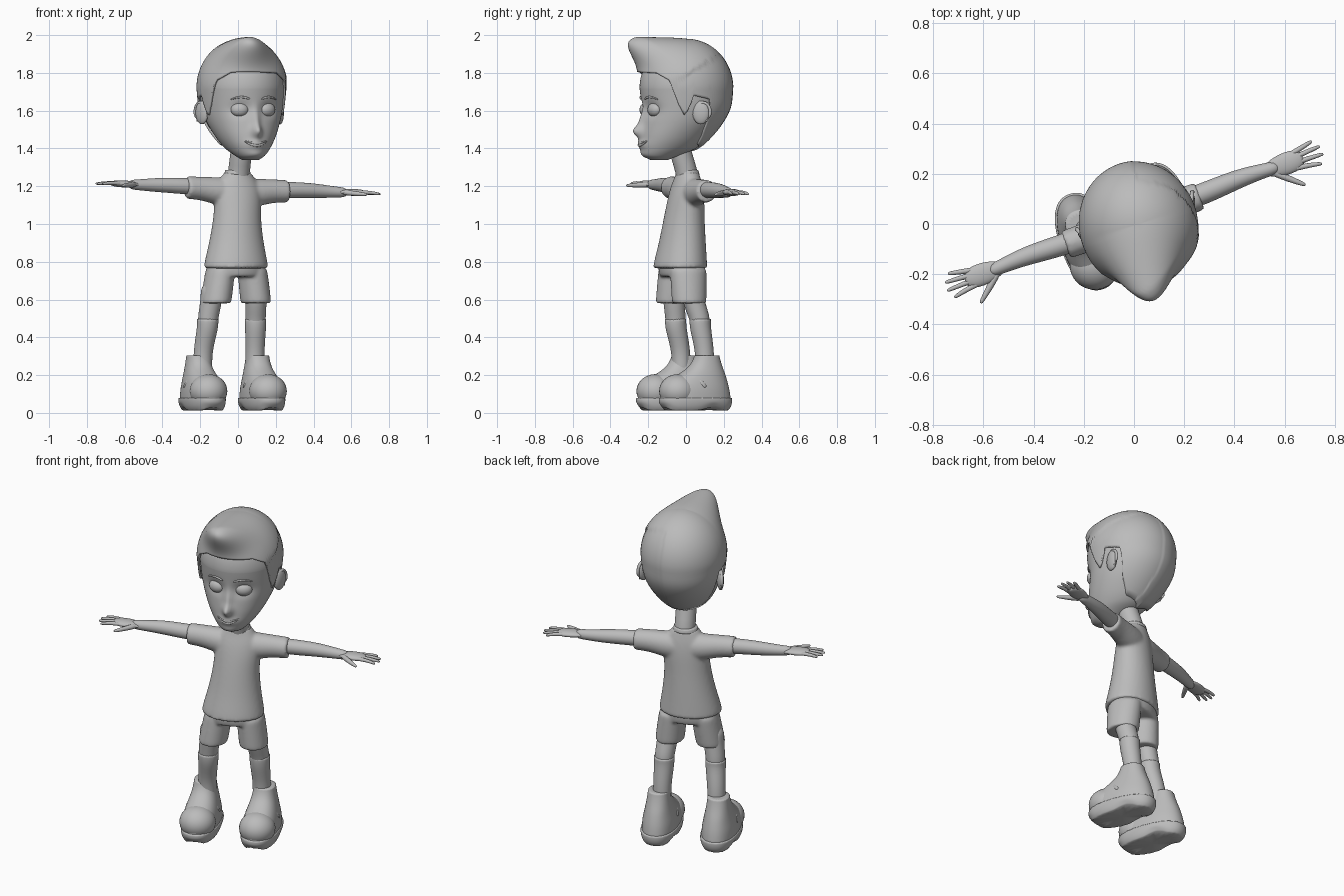
import bpy, bmesh
from math import sin, cos, pi, radians, exp, sqrt, copysign
from mathutils import Vector, Matrix

if "Cube" in bpy.data.objects:
    bpy.data.objects.remove(bpy.data.objects["Cube"], do_unlink=True)

grey = bpy.data.materials.new("plain_grey")
grey.use_nodes = True
grey.diffuse_color = (0.5, 0.5, 0.5, 1)
grey.node_tree.nodes["Principled BSDF"].inputs["Base Color"].default_value = (0.5, 0.5, 0.5, 1)

X, Y, Z = Vector((1, 0, 0)), Vector((0, 1, 0)), Vector((0, 0, 1))
MIRROR = Matrix.Scale(-1, 4, X)


def frame(x, y, z, turn):
    return Matrix.Translation((x, y, z)) @ Matrix.Rotation(radians(turn), 4, "Z")


def finish(bm, name, mat, sub=0, voxel=0, shell=0):
    """Turn a bmesh into a smooth shaded object with its modifiers."""
    bm.transform(mat)
    bmesh.ops.recalc_face_normals(bm, faces=bm.faces)
    me = bpy.data.meshes.new(name)
    bm.to_mesh(me)
    bm.free()
    me.materials.append(grey)
    me.shade_smooth()
    ob = bpy.data.objects.new(name, me)
    bpy.context.scene.collection.objects.link(ob)
    if shell:
        mod = ob.modifiers.new("thickness", "SOLIDIFY")
        mod.thickness, mod.offset = shell, -1
    if sub:
        mod = ob.modifiers.new("round", "SUBSURF")
        mod.levels = mod.render_levels = sub
    if voxel:
        mod = ob.modifiers.new("merge", "REMESH")
        mod.mode, mod.voxel_size, mod.use_smooth_shade = "VOXEL", voxel, True
        mod = ob.modifiers.new("soften", "SMOOTH")
        mod.iterations = 6
    return ob


def loft(name, mat, *surfaces, caps=(True, True), **options):
    """Skin one or more stacks of rings; cap rims are creased."""
    bm = bmesh.new()
    crease = bm.edges.layers.float.new("crease_edge")
    for rings in surfaces:
        rows = [[bm.verts.new(p) for p in ring] for ring in rings]
        n = len(rows[0])
        for lo, hi in zip(rows, rows[1:]):
            for i in range(n):
                bm.faces.new((lo[i], lo[(i + 1) % n], hi[(i + 1) % n], hi[i]))
        for row, cap in zip((rows[0], rows[-1]), caps):
            if cap:
                for e in bm.faces.new(row).edges:
                    e[crease] = 0.8
    return finish(bm, name, mat, **options)


def ring(c, u, v, n=24, power=1.0):
    soft = lambda t: copysign(abs(t) ** power, t)
    return [Vector(c) + u * soft(cos(2 * pi * i / n)) + v * soft(sin(2 * pi * i / n)) for i in range(n)]


def stack(rows, power=1.0):
    """Horizontal rings from (z, centre x, centre y, half width, half depth)."""
    return [ring((x, y, z), X * a, Y * b, power=power) for z, x, y, a, b in rows]


def pipe(points, flat=1.0, n=16, rounded=True):
    """Rings along a path of (x, y, z, radius)."""
    pts, rings = [Vector(p[:3]) for p in points], []
    for i, p in enumerate(pts):
        t = (pts[min(i + 1, len(pts) - 1)] - pts[max(i - 1, 0)]).normalized()
        u = t.cross(Z if abs(t.z) < 0.8 else Y).normalized()
        v, r = u.cross(t) * flat, points[i][3]
        if rounded and i == 0:
            rings.append(ring(p - t * r * 0.5, u * r * 0.5, v * r * 0.5, n))
        rings.append(ring(p, u * r, v * r, n))
        if rounded and i == len(pts) - 1:
            rings.append(ring(p + t * r * 0.5, u * r * 0.5, v * r * 0.5, n))
    return rings


def ball(name, mat, c, size, turn=0):
    bm = bmesh.new()
    local = frame(*c, turn) @ Matrix.Diagonal((*size, 1))
    bmesh.ops.create_uvsphere(bm, u_segments=32, v_segments=20, radius=1, matrix=local)
    finish(bm, name, mat)


# Shirt: torso and two sleeves merged into one soft surface
body = frame(0, 0, 0, 20)
torso = stack([(0.765, -.02, -.025, .176, .14), (0.8, -.02, -.024, .172, .137), (0.9, -.015, -.015, .148, .122),
               (1.03, -.008, -.008, .128, .106), (1.13, 0, 0, .13, .094), (1.2, 0, .005, .125, .08),
               (1.243, 0, .008, .095, .066), (1.277, 0, .008, .068, .058)])
sleeves = []
for s in (1, -1):
    rows = ((.05, 1.165, .07, .08), (.12, 1.17, .068, .074), (.2, 1.182, .058, .062), (.285, 1.183, .058, .06))
    sleeves.append([ring((s * x, .015, z - s * x * .035), Y * ry, Z * rz) for x, z, ry, rz in rows])
loft("shirt", body, torso, *sleeves, sub=2, voxel=0.009)
loft("neck", Matrix(), pipe([(0, .01, 1.2, .06), (.005, .005, 1.28, .059), (.015, -.025, 1.36, .058),
                             (.025, -.04, 1.45, .058)]), sub=1)
loft("collar", body, stack([(1.262, 0, .008, .073, .064), (1.285, 0, .008, .066, .058)]), sub=2)

# Shorts: hips and two trouser legs merged
turned = lambda a, b: (X * cos(radians(20)) * a + Y * sin(radians(20)) * a,
                       Y * cos(radians(20)) * b - X * sin(radians(20)) * b)
hips = [ring((-.012, -.022, z), *turned(a, b)) for z, a, b in ((.72, .165, .11), (.76, .165, .122), (.84, .14, .115))]
trouser = []
for x, y in ((.095, .017), (-.117, -.07)):
    trouser.append([ring((x + (x * .8 - x) * k, y + (-y * .3) * k, .58 + .18 * k), *turned(a, b))
                    for k, a, b in ((0, .08, .093), (.5, .08, .097), (1, .075, .1))])
loft("shorts", Matrix(), hips, *trouser, sub=2, voxel=0.008)

# Arms and hands, built once for the left side and mirrored
fingers = ((.03, .048, .775), (.011, .014, .793), (-.009, -.019, .79), (-.028, -.048, .767))
for s, side in ((1, "left"), (-1, "right")):
    mat = frame(0, .02, 1.19, 20) @ Matrix.Rotation(radians(2), 4, "Y") @ (Matrix() if s > 0 else MIRROR)
    loft(side + "_arm", mat, pipe([(.2, 0, 0, .044), (.3, 0, 0, .044), (.4, .006, .002, .041), (.48, .008, 0, .036),
                                   (.56, .003, -.002, .029), (.6, 0, -.002, .027)]), sub=1)
    parts = [pipe([(.57, 0, -.002, .03), (.61, 0, 0, .042), (.65, 0, 0, .047), (.695, 0, 0, .042)], flat=.42)]
    for base, tip, reach in fingers:
        mid = (base + tip) / 2 - .002
        parts.append(pipe([(.67, -base, 0, .012), (.73, -mid, .003, .0105), (reach, -tip, -.004, .008)], n=10))
    parts.append(pipe([(.59, -.02, -.002, .016), (.635, -.06, -.006, .014), (.685, -.103, -.01, .009)], n=10))
    loft(side + "_hand", mat, *parts, sub=1)

# Legs, socks and shoes
legs = {"left": ((.095, .035), (.093, .075), (.09, .1), (.125, .05)),
        "right": ((-.14, -.065), (-.16, -.055), (-.187, -.025), (-.19, -.07))}
for side, (hip, knee, ankle, foot) in legs.items():
    loft(side + "_leg", Matrix(), pipe([(*hip, .66, .06), (*hip, .6, .058), (*knee, .5, .055),
                                        (*knee, .45, .052)]), sub=2)
    loft(side + "_sock", Matrix(), pipe([(*knee, .497, .058), (*knee, .45, .057),
                                         (*ankle, .33, .05), (*ankle, .22, .052)], rounded=False), sub=2)
    mat = frame(*foot, 0, 20)
    upper = [(.06, -.196, .198, .1), (.12, -.192, .19, .1), (.165, -.165, .178, .09), (.205, -.09, .165, .078),
             (.245, -.03, .148, .068), (.285, -.008, .135, .062), (.305, -.002, .13, .06)]
    loft(side + "_shoe", mat, stack([(z, 0, (f + b) / 2, w, (b - f) / 2) for z, f, b, w in upper], .9), sub=2)
    ball(side + "_toe_cap", mat, (0, -.098, .115), (.1, .1, .09))
    loft(side + "_shoe_strap", mat, pipe([(-.088, .02, .14, .014), (-.07, -.02, .19, .014), (0, -.04, .222, .014),
                                          (.07, -.02, .19, .014), (.088, .02, .14, .014)], n=10), sub=1)
    rows = [(.012, .088, .18), (.03, .1, .197), (.06, .106, .204), (.08, .105, .202)]
    sole = stack([(z, 0, 0, w, d) for z, w, d in rows], .85)
    for row in sole[:2]:
        for p in row:
            p.z += .028 * exp(-((p.y - .075) / .035) ** 2) + (.015 if p.y < -.17 else 0)
    loft(side + "_sole", mat, sole, sub=2)

# Skull shape: (height, front, back, half width), with a domed top
MID, DOME = 1.72, .245
SKULL = [(1.34, .195, -.1, .045), (1.36, .232, -.05, .075), (1.4, .25, .05, .115), (1.46, .25, .12, .155),
         (1.54, .241, .185, .192), (1.62, .238, .225, .213), (MID, .248, .237, .224)]


def skull(z, off=0.0):
    """Centre depth, half depth and half width at a height."""
    k = sqrt(max(0, 1 - (max(z - MID, 0) / (DOME + off)) ** 2))
    z = min(max(z, SKULL[0][0]), MID)
    i = max(j for j in range(len(SKULL) - 1) if SKULL[j][0] <= z)
    p0, p1, p2 = SKULL[max(i - 1, 0)], SKULL[i], SKULL[i + 1]
    p3 = SKULL[i + 2] if i + 2 < len(SKULL) else p2
    h = p2[0] - p1[0]
    t = (z - p1[0]) / h
    f, b, w = [(2 * t**3 - 3 * t * t + 1) * p1[c] + (3 * t * t - 2 * t**3) * p2[c]
               + (t**3 - 2 * t * t + t) * h * (p2[c] - p0[c]) / (p2[0] - p0[0])
               + (t**3 - t * t) * h * (p3[c] - p1[c]) / (p3[0] - p1[0]) for c in (1, 2, 3)]
    return (b - f) / 2 * k, ((b + f) / 2 + off) * k, (w + off) * k


def face_point(x, z, out=0.0):
    c, d, w = skull(z)
    return (x, c - d * sqrt(max(0, 1 - (x / w) ** 2)) - out, z)


bump = lambda x, z, rx, rz: exp(-(x / rx) ** 2 - (z / rz) ** 2)
head = frame(.02, 0, 0, 18)

# Head with nose, eye hollows, lips and chin
heights = [MID + DOME * cos(pi / 2 * i / 20) for i in range(1, 20)] + [MID - .38 * i / 70 for i in range(71)]
rings = []
for z in heights:
    c, d, w = skull(z)
    row = ring((0, c, z), X * w, Y * d, 96)
    for p in row:
        if p.y < c:
            p.y -= .038 * bump(p.x, z - 1.49, .026, .032) + .02 * bump(p.x, z - 1.54, .02, .06)
            p.y -= .012 * bump(p.x, z - 1.425, .045, .025) + .008 * bump(p.x, z - 1.365, .05, .02)
            p.y += .018 * bump(abs(p.x) - .077, z - 1.605, .05, .04)
    rings.append(row)
loft("head", head, rings)

# Hair: a shell ending at the hairline, with a quiff and a side parting
LINE = [(0, 1.8), (35, 1.8), (55, 1.76), (66, 1.63), (76, 1.57), (84, 1.68), (105, 1.66), (115, 1.5),
        (130, 1.42), (180, 1.385)]


def hairline(deg):
    for (a, z), (b, y) in zip(LINE, LINE[1:]):
        if deg <= b:
            return z + (y - z) * (deg - a) / (b - a)


rings, COLS, ROWS, OFF = [], 120, 36, .016
for r in range(1, ROWS + 1):
    row = []
    for i in range(COLS):
        a = 2 * pi * i / COLS
        top, low = MID + DOME + OFF, hairline(min(360 * i / COLS, 360 - 360 * i / COLS))
        z = top - (top - low) * (1 - cos(pi / 2 * r / ROWS))
        c, d, w = skull(z, OFF)
        p = Vector((w * sin(a), c - d * cos(a), z))
        lift = bump(p.x + .045, z - 1.92, .13, .075) * min(1, max(0, -p.y / .14))
        if p.x > .05 and z < 1.8 + .55 * (p.y + .05):
            p.x -= .007
        row.append(p + Vector((-.01, -.13, .055)) * lift)
    rings.append(row)
loft("hair", head, rings, caps=(True, False), shell=.012)

# Eyes, brows and ears on both sides, then the mouth
for s, side in ((1, "left"), (-1, "right")):
    ball(side + "_eye", head, (s * .077, face_point(.077, 1.605)[1] + .022, 1.605), (.047, .032, .037), s * 18)
    loft(side + "_brow", head, pipe([(*face_point(s * x, z, .002), r) for x, z, r in
                                     ((.035, 1.662, .006), (.075, 1.678, .007), (.125, 1.66, .004))], n=8), sub=1)
    ball(side + "_ear", head, (s * .218, .012, 1.59), (.019, .045, .062), -s * 25)
    rim = [(s * (.226 + .016 * cos(t)), .022 + .036 * cos(t), 1.593 + .052 * sin(t), .009)
           for t in [radians(d) for d in range(-60, 151, 30)]]
    loft(side + "_ear_rim", head, pipe(rim, n=10), sub=1)
for name, drop, size in (("upper_lip", 0, .007), ("lower_lip", .013, .008)):
    loft(name, head, pipe([(*face_point(x, 1.428 - drop + (x / .06) ** 2 * (.012 + drop * .8), .008 - abs(x) * .08),
                            size * (1.1 - abs(x) * 11)) for x in (-.06, -.04, -.02, 0, .02, .04, .06)], n=10), sub=1)
